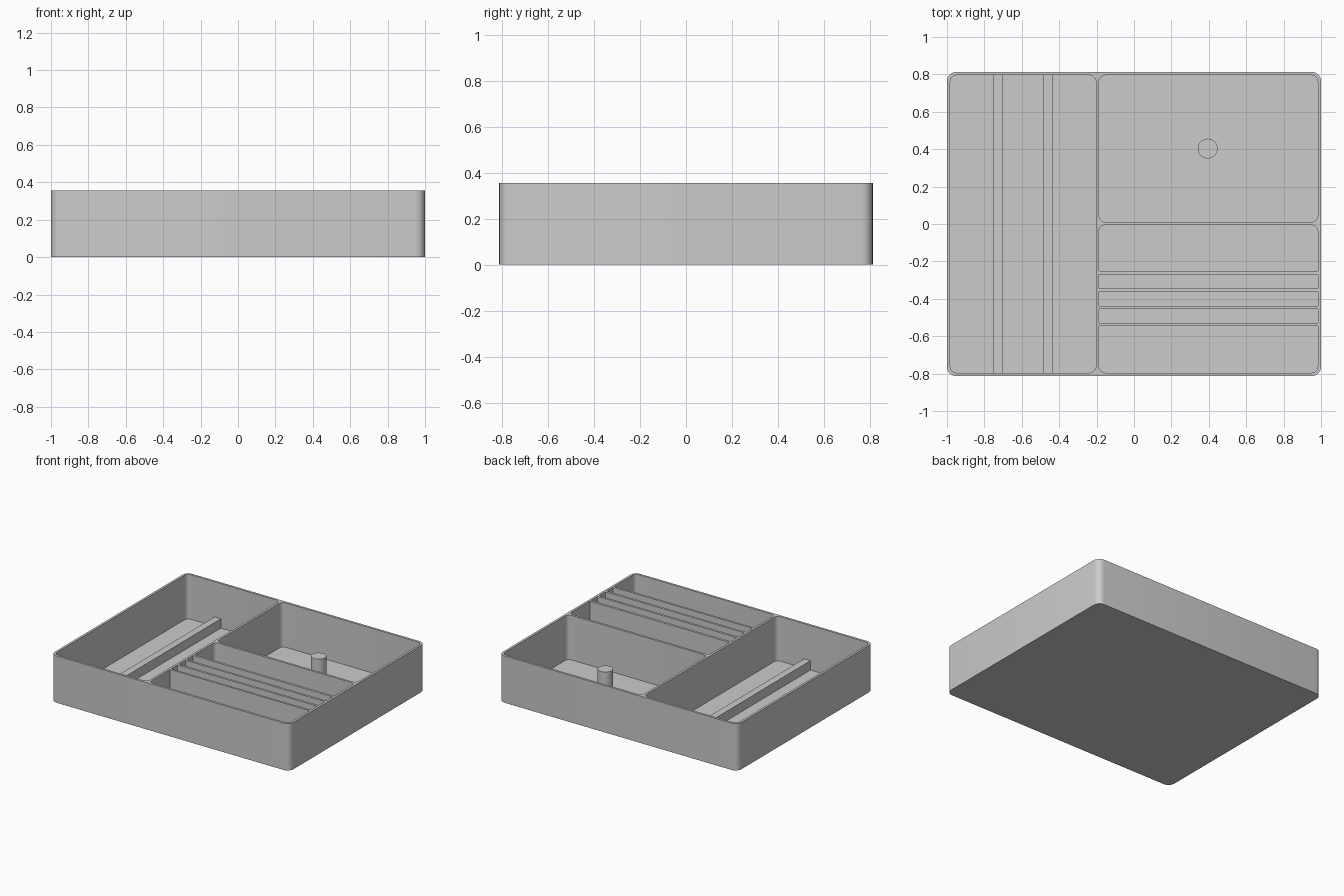
import bpy
import bmesh
from math import sin, cos, pi, radians

cube = bpy.data.objects.get("Cube")
if cube:
    bpy.data.objects.remove(cube, do_unlink=True)

HEIGHT = 0.355
FLOOR = 0.018
WALL = 0.0175
HALF_X, HALF_Y = 1.0, 0.813
IN_X, IN_Y = HALF_X - WALL, HALF_Y - WALL
R_IN, R_OUT = 0.033, 0.05

grey = bpy.data.materials.new("plain_grey")
grey.use_nodes = True
grey.diffuse_color = (0.6, 0.6, 0.6, 1)
grey.node_tree.nodes["Principled BSDF"].inputs["Base Color"].default_value = (0.6, 0.6, 0.6, 1)


def finish(bm, name):
    bmesh.ops.recalc_face_normals(bm, faces=bm.faces)
    mesh = bpy.data.meshes.new(name)
    bm.to_mesh(mesh)
    bm.free()
    mesh.materials.append(grey)
    obj = bpy.data.objects.new(name, mesh)
    bpy.context.collection.objects.link(obj)
    bpy.ops.object.select_all(action='DESELECT')
    obj.select_set(True)
    bpy.context.view_layer.objects.active = obj
    bpy.ops.object.shade_smooth_by_angle(angle=radians(30))
    return obj


def rounded_rect(x0, x1, y0, y1, front_r, back_r, steps=6):
    """Counter-clockwise outline with separate front and back corner radii."""
    corners = [(x1, y1, -1, -1, back_r), (x0, y1, 1, -1, back_r),
               (x0, y0, 1, 1, front_r), (x1, y0, -1, 1, front_r)]
    points = []
    for i, (x, y, sx, sy, r) in enumerate(corners):
        if r == 0:
            points.append((x, y))
            continue
        for k in range(steps + 1):
            a = (i + k / steps) * pi / 2
            points.append((x + sx * r + r * cos(a), y + sy * r + r * sin(a)))
    return points


def add_well(bm, outline, bottom):
    """Walls from the rim down to a flat cap; returns the rim edges."""
    top = [bm.verts.new((x, y, HEIGHT)) for x, y in outline]
    low = [bm.verts.new((x, y, bottom)) for x, y in outline]
    n = len(top)
    for i in range(n):
        j = (i + 1) % n
        bm.faces.new((top[i], top[j], low[j], low[i]))
    bm.faces.new(low)
    return [bm.edges.get((top[i], top[(i + 1) % n])) for i in range(n)]


# Tray body: outer shell, compartments and the rim that joins them
SPLIT_L, SPLIT_R = -0.204, -0.187
compartments = [
    (-IN_X, SPLIT_L, -IN_Y, IN_Y, R_IN, R_IN),
    (SPLIT_R, IN_X, 0.011, IN_Y, R_IN, R_IN),
    (SPLIT_R, IN_X, -0.252, -0.006, 0, R_IN),
    (SPLIT_R, IN_X, -0.346, -0.27, 0, 0),
    (SPLIT_R, IN_X, -0.438, -0.363, 0, 0),
    (SPLIT_R, IN_X, -0.53, -0.455, 0, 0),
    (SPLIT_R, IN_X, -IN_Y, -0.546, R_IN, 0),
]
bm = bmesh.new()
rim = add_well(bm, rounded_rect(-HALF_X, HALF_X, -HALF_Y, HALF_Y, R_OUT, R_OUT), 0)
for c in compartments:
    rim += add_well(bm, rounded_rect(*c), FLOOR)
bmesh.ops.triangle_fill(bm, edges=rim, use_beauty=True, normal=(0, 0, 1))
finish(bm, "tray_body")

# Two long support rails on the floor of the side compartment
for name, x in (("outer_rail", -0.727), ("inner_rail", -0.46)):
    bm = bmesh.new()
    bmesh.ops.create_cube(bm, size=1)
    bmesh.ops.scale(bm, vec=(0.053, 2 * IN_Y, 0.071), verts=bm.verts)
    bmesh.ops.translate(bm, vec=(x, 0, FLOOR + 0.0355), verts=bm.verts)
    finish(bm, name)

# Round post in the middle of the large compartment
POST_H = 0.232
bm = bmesh.new()
bmesh.ops.create_cone(bm, cap_ends=True, segments=48, radius1=0.053, radius2=0.053, depth=POST_H)
bmesh.ops.translate(bm, vec=(0.394, 0.403, FLOOR + POST_H / 2), verts=bm.verts)
finish(bm, "centre_post")
